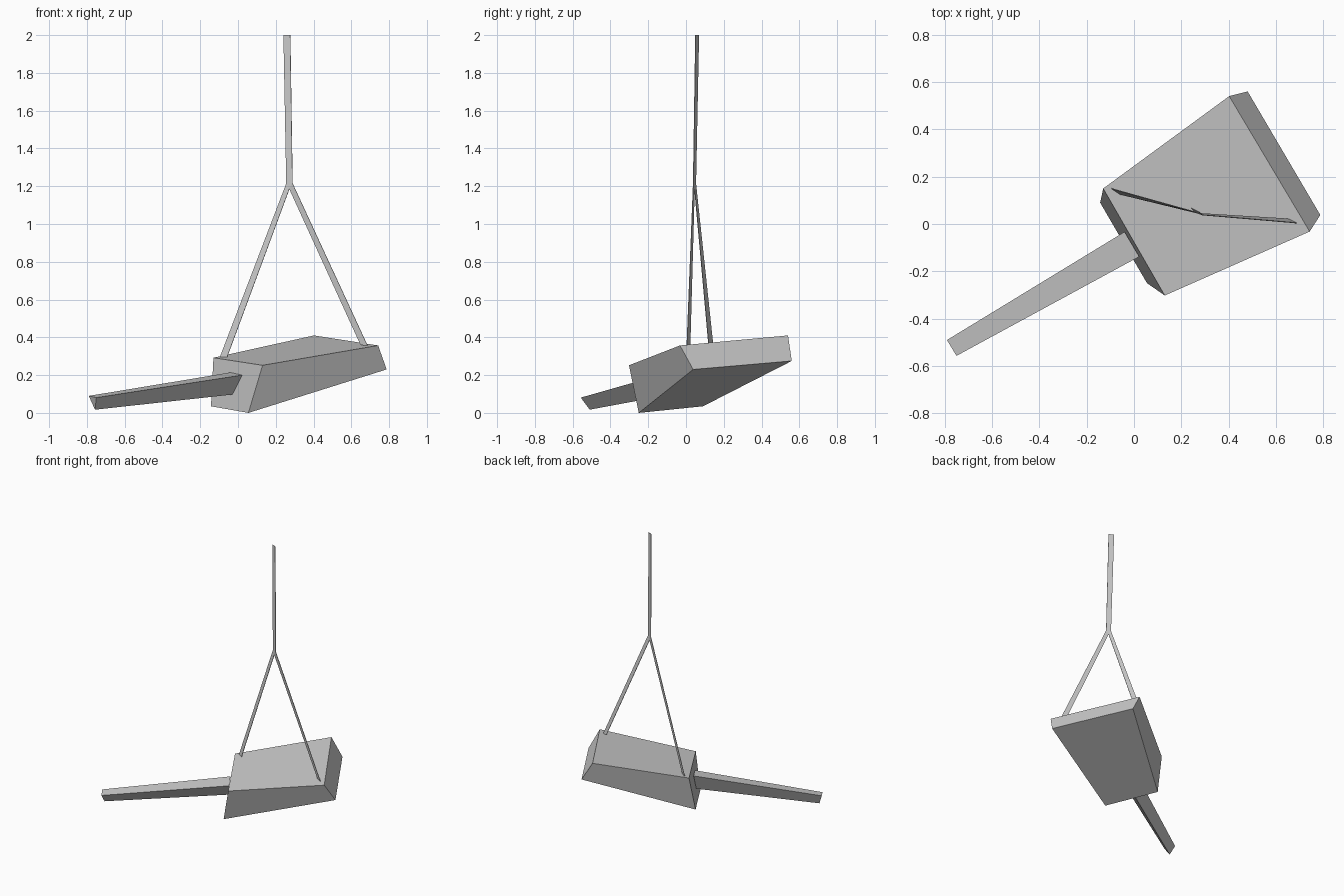
import bpy


def mesh_object(name, verts, faces):
    me = bpy.data.meshes.new(name)
    me.from_pydata(verts, [], faces)
    me.update()
    ob = bpy.data.objects.new(name, me)
    bpy.context.collection.objects.link(ob)
    return ob


def loft(name, start, end):
    """Closed solid between two matching rings; start runs counter-clockwise seen from outside."""
    n = len(start)
    faces = [tuple(range(n)), tuple(range(2 * n - 1, n - 1, -1))]
    faces += [(i, i + n, (i + 1) % n + n, (i + 1) % n) for i in range(n)]
    return mesh_object(name, start + end, faces)


# Tilted wedge-shaped body: top ring, bottom ring
loft("body",
     [(-0.13, 0.15, 0.292), (0.13, -0.302, 0.252), (0.742, -0.032, 0.357), (0.402, 0.54, 0.41)],
     [(-0.143, 0.09, 0.035), (0.055, -0.25, 0.0), (0.787, 0.038, 0.23), (0.48, 0.56, 0.275)])

# Tapered three-sided handle: free end, then the end meeting the body
loft("handle",
     [(-0.79, -0.49, 0.09), (-0.757, -0.51, 0.017), (-0.75, -0.557, 0.081)],
     [(-0.04, -0.033, 0.214), (-0.03, -0.08, 0.097), (0.022, -0.138, 0.2)])

# Flat Y-shaped hanging strap: upper band, left leg, right leg
left, crotch, right = (0.256, 0.052, 1.215), (0.272, 0.045, 1.185), (0.289, 0.038, 1.215)
strap = mesh_object("hanging_strap",
    [left, crotch, right,
     (0.277, 0.05, 2.0), (0.241, 0.068, 2.0),
     (-0.095, 0.15, 0.297), (-0.057, 0.125, 0.297),
     (0.648, 0.022, 0.362), (0.688, 0.004, 0.352)],
    [(0, 1, 2, 3, 4), (0, 5, 6, 1), (1, 7, 8, 2)])
thickness = strap.modifiers.new("thickness", 'SOLIDIFY')
thickness.thickness = 0.003
thickness.offset = 0
